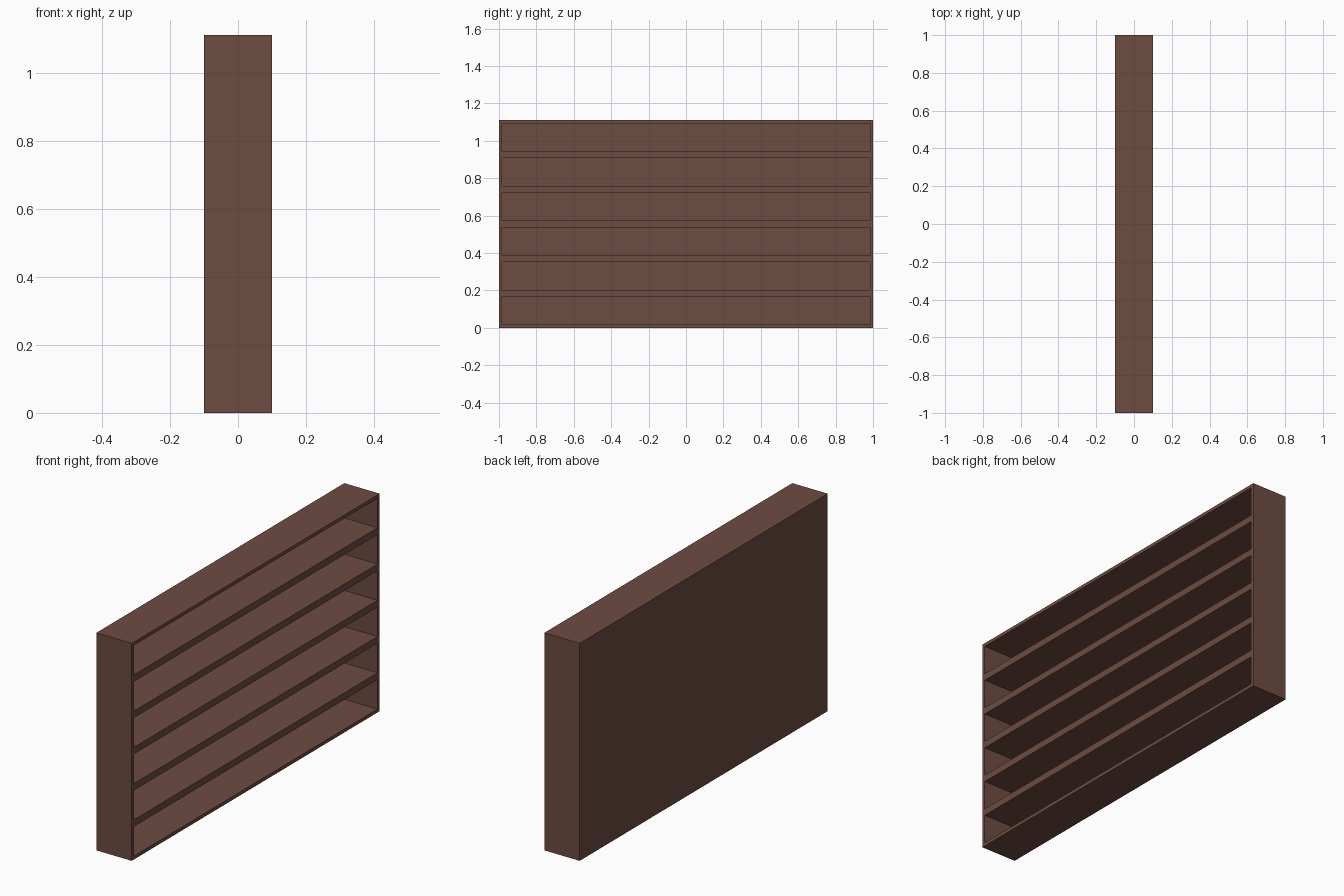
import bpy, bmesh
from mathutils import Matrix

if "Cube" in bpy.data.objects:
    bpy.data.objects.remove(bpy.data.objects["Cube"])

DEPTH, LENGTH, ROW_H, ROWS = 0.2, 2.0, 0.185, 6
WALL, BACK = 0.0175, 0.015
HEIGHT = ROW_H * ROWS

# Single dark brown wood colour
wood = bpy.data.materials.new("dark brown wood")
wood.diffuse_color = (0.153, 0.0723, 0.0529, 1)
wood.use_nodes = True
wood.node_tree.nodes["Principled BSDF"].inputs["Base Color"].default_value = wood.diffuse_color

# Solid block standing on the ground
bm = bmesh.new()
bmesh.ops.create_cube(bm, size=1, matrix=Matrix.Translation((0, 0, HEIGHT / 2))
                      @ Matrix.Diagonal((DEPTH, LENGTH, HEIGHT, 1)))

# Slice into equal shelf rows
for i in range(1, ROWS):
    bmesh.ops.bisect_plane(bm, geom=bm.verts[:] + bm.edges[:] + bm.faces[:],
                           plane_co=(0, 0, i * ROW_H), plane_no=(0, 0, 1))

# Inset each row on the open (+x) side and push it in to hollow the compartments
bm.normal_update()
openings = [f for f in bm.faces if f.normal.x > 0.9]
bmesh.ops.inset_individual(bm, faces=openings, thickness=WALL, use_even_offset=True)
inner = bmesh.ops.extrude_discrete_faces(bm, faces=openings)["faces"]
for f in inner:
    for v in f.verts:
        v.co.x = -DEPTH / 2 + BACK
bmesh.ops.recalc_face_normals(bm, faces=bm.faces[:])

mesh = bpy.data.meshes.new("wall_shelf")
bm.to_mesh(mesh)
bm.free()
mesh.materials.append(wood)
shelf = bpy.data.objects.new("wall_shelf", mesh)
bpy.context.collection.objects.link(shelf)
